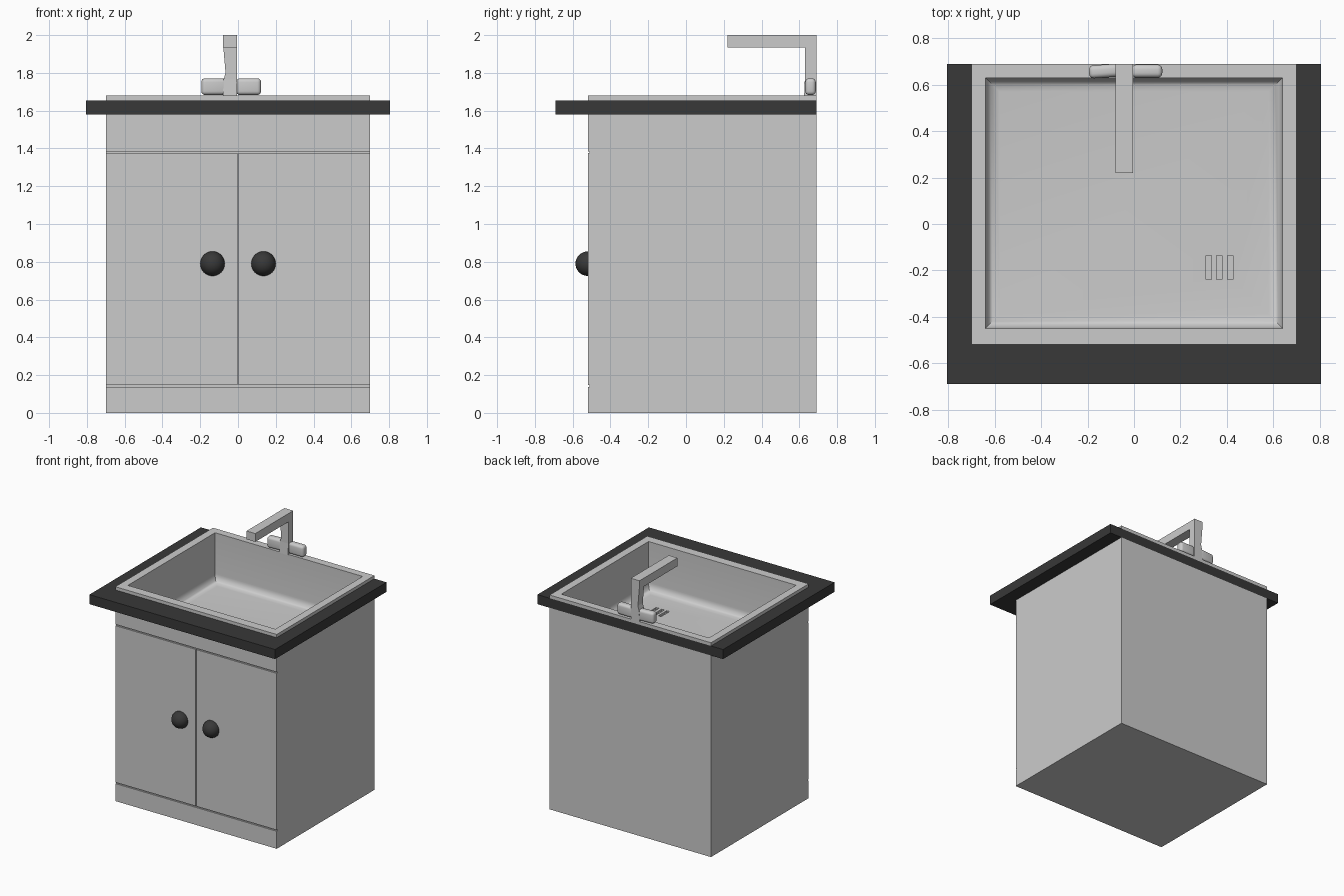
import bpy, bmesh, math
from mathutils import Matrix

if "Cube" in bpy.data.objects:
    bpy.data.objects.remove(bpy.data.objects["Cube"])

dark = bpy.data.materials.new("dark")
dark.diffuse_color = (0.04, 0.04, 0.04, 1)
dark.use_nodes = True
dark.node_tree.nodes["Principled BSDF"].inputs["Base Color"].default_value = dark.diffuse_color


def finish(name, bm, mat=None, smooth=None):
    bmesh.ops.recalc_face_normals(bm, faces=bm.faces)
    me = bpy.data.meshes.new(name)
    bm.to_mesh(me)
    bm.free()
    ob = bpy.data.objects.new(name, me)
    bpy.context.collection.objects.link(ob)
    if mat:
        me.materials.append(mat)
    if smooth:
        bpy.ops.object.select_all(action='DESELECT')
        ob.select_set(True)
        bpy.context.view_layer.objects.active = ob
        bpy.ops.object.shade_smooth_by_angle(angle=math.radians(smooth))
    return ob


def rings(name, secs, caps=(), loop=False, **kw):
    """Join rectangular rings given as (x0, x1, y0, y1, z)."""
    bm = bmesh.new()
    rs = [[bm.verts.new(p) for p in ((a, c, z), (b, c, z), (b, d, z), (a, d, z))]
          for a, b, c, d, z in secs]
    pairs = list(zip(rs, rs[1:])) + ([(rs[-1], rs[0])] if loop else [])
    for r, s in pairs:
        for i in range(4):
            j = (i + 1) % 4
            bm.faces.new((r[i], r[j], s[j], s[i]))
    for i in caps:
        bm.faces.new(rs[i])
    return finish(name, bm, **kw)


def box(name, x0, x1, y0, y1, z0, z1, **kw):
    return rings(name, [(x0, x1, y0, y1, z0), (x0, x1, y0, y1, z1)], (0, 1), **kw)


# Cabinet body (open under the basin) and front panels separated by thin grooves
rings("cabinet_body", [(-.7, .7, -.51, .69, 0), (-.7, .7, -.51, .69, 1.58)], (0,))
box("kick_board", -.7, .7, -.52, -.51, 0, .137)
box("top_panel", -.7, .7, -.52, -.51, 1.385, 1.58)
box("door_left", -.7, -.003, -.52, -.51, .147, 1.375)
box("door_right", .003, .7, -.52, -.51, .147, 1.375)

# Door knobs
for side, x in (("left", -.135), ("right", .135)):
    bm = bmesh.new()
    bmesh.ops.create_uvsphere(bm, u_segments=32, v_segments=16, radius=.065,
                              matrix=Matrix.Translation((x, -.52, .79)))
    finish("knob_" + side, bm, dark, 40)

# Countertop frame
outer, hole = (-.805, .805, -.69, .69), (-.66, .66, -.48, .65)
rings("countertop", [(*outer, 1.58), (*outer, 1.655), (*hole, 1.655), (*hole, 1.58)],
      loop=True, mat=dark)

# Sink with raised rim and rounded basin floor
shell, rim = (-.65, .65, -.47, .64), (-.7, .7, -.52, .69)
secs = [(*shell, 1.27), (*shell, 1.655), (*rim, 1.655), (*rim, 1.68), (-.64, .64, -.45, .63, 1.68)]
R, floor = .06, 1.30
for k in range(7):
    a = k / 6 * math.pi / 2
    i = R * (1 - math.cos(a))
    secs.append((-.64 + i, .64 - i, -.45 + i, .63 - i, floor + R * (1 - math.sin(a))))
sink = rings("sink", secs, (0, -1), smooth=40)

# Drain slots
for n, x in enumerate((.322, .367, .415)):
    cut = box(f"drain_cutter_{n}", x - .012, x + .012, -.24, -.135, floor - .015, floor + .05)
    cut.hide_render = True
    cut.hide_set(True)
    cut.display_type = 'WIRE'
    mod = sink.modifiers.new(f"slot_{n}", 'BOOLEAN')
    mod.operation = 'DIFFERENCE'
    mod.object = cut

# Faucet: tapered post, flared base and overhanging spout
rings("faucet_post", [(-.08, -.004, .625, .69, 1.675), (-.076, -.004, .63, .69, 1.765),
                      (-.066, -.004, .63, .69, 1.80), (-.078, -.004, .63, .69, 1.94)], (0, -1))
box("faucet_spout", -.08, -.004, .22, .69, 1.935, 2.0)

# Faucet handles: rounded blocks, the left one slightly turned
for side, x, turn in (("left", -.128, 4), ("right", .056, 0)):
    bm = bmesh.new()
    bmesh.ops.create_cube(bm, size=1)
    bmesh.ops.scale(bm, vec=(.132, .056, .088), verts=bm.verts)
    bmesh.ops.bevel(bm, geom=bm.edges[:], offset=.02, segments=4, profile=.5, affect='EDGES')
    bmesh.ops.transform(bm, verts=bm.verts, matrix=Matrix.Translation((x, .659, 1.727))
                        @ Matrix.Rotation(math.radians(turn), 4, 'Z'))
    finish("handle_" + side, bm, smooth=40)
